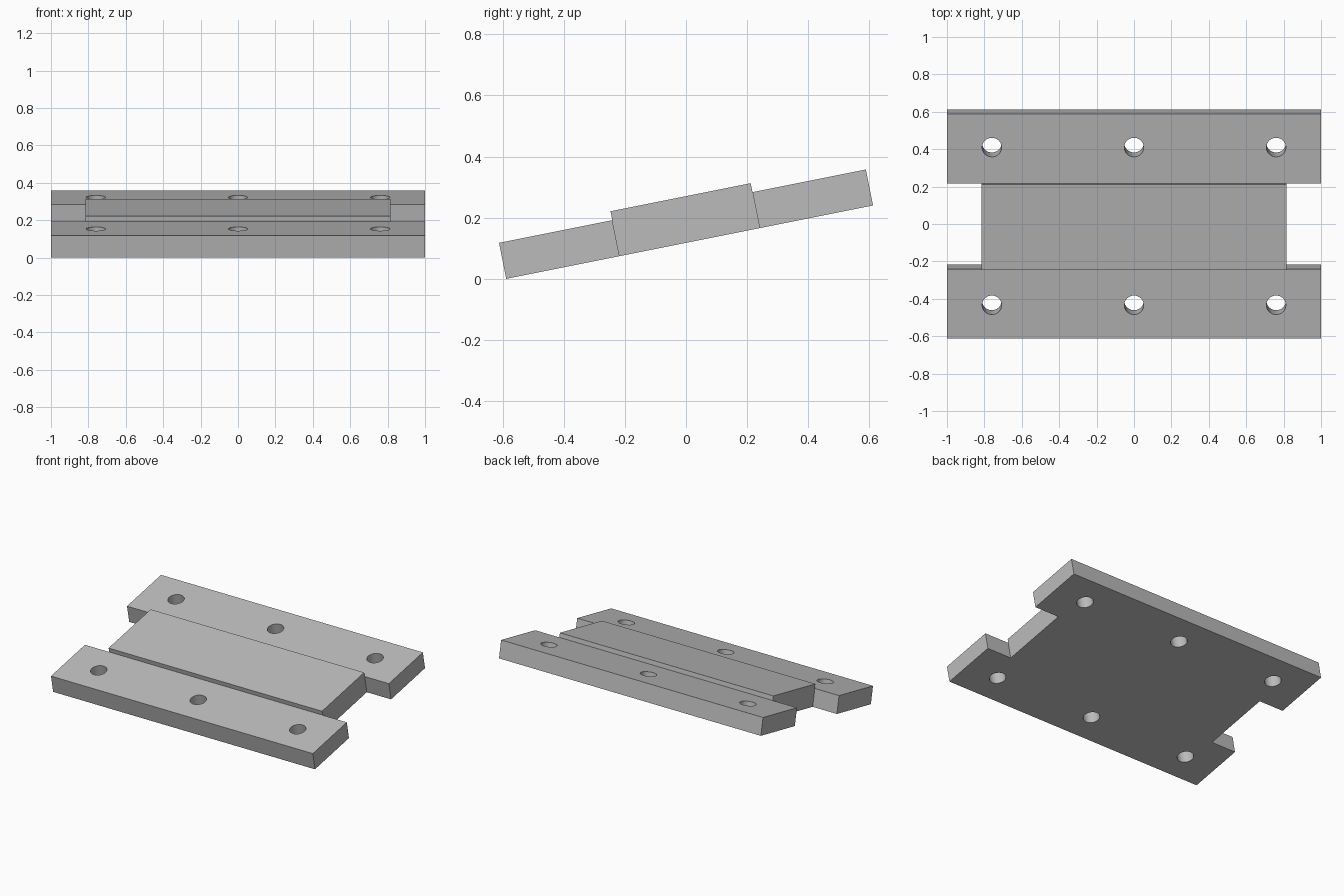
import bpy, bmesh, math
from mathutils import Matrix

if "Cube" in bpy.data.objects:
    bpy.data.objects.remove(bpy.data.objects["Cube"], do_unlink=True)

HALF_LEN, HALF_PAD = 1.0, 0.815      # half widths along x
EDGE, JOINT = 0.612, 0.234           # half depths along the slope
PLATE, PAD = 0.12, 0.15              # thicknesses
HOLE_X, HOLE_Y, HOLE_R = 0.76, 0.43, 0.052
TILT = math.atan(0.2)

steel = bpy.data.materials.new("plain grey")
steel.use_nodes = True
grey = (0.5, 0.5, 0.5, 1)
steel.diffuse_color = grey
steel.node_tree.nodes["Principled BSDF"].inputs["Base Color"].default_value = grey


def make_object(name, bm):
    mesh = bpy.data.meshes.new(name)
    bm.to_mesh(mesh)
    bm.free()
    mesh.materials.append(steel)
    ob = bpy.data.objects.new(name, mesh)
    bpy.context.collection.objects.link(ob)
    return ob


def raise_faces(bm, faces, height, keep):
    out = bmesh.ops.extrude_face_region(bm, geom=faces, use_keep_orig=keep)["geom"]
    bmesh.ops.translate(bm, vec=(0, 0, height),
                        verts=[g for g in out if isinstance(g, bmesh.types.BMVert)])
    return [g for g in out if isinstance(g, bmesh.types.BMFace)]


# Plate outline: two flanges joined by a narrower centre
bm = bmesh.new()
joints = {s: [bm.verts.new((x, s * JOINT, 0)) for x in (-HALF_PAD, HALF_PAD)] for s in (-1, 1)}
bm.faces.new(joints[-1] + joints[1][::-1])
for s, (a, b) in joints.items():
    rim = [bm.verts.new((x * HALF_LEN, s * y, 0))
           for x, y in ((1, JOINT), (1, EDGE), (-1, EDGE), (-1, JOINT))]
    loop = [a, b] + rim
    bm.faces.new(loop if s > 0 else loop[::-1])

# Thicken the plate, then raise the centre pad
top = raise_faces(bm, bm.faces[:], PLATE, True)
pad = [f for f in top if abs(f.calc_center_median().y) < 0.01]
raise_faces(bm, pad, PAD - PLATE, False)
bmesh.ops.recalc_face_normals(bm, faces=bm.faces[:])
bmesh.ops.dissolve_limit(bm, angle_limit=0.01, verts=bm.verts[:], edges=bm.edges[:])
plate = make_object("mounting_plate", bm)

# Bolt holes
bm = bmesh.new()
for x in (-HOLE_X, 0, HOLE_X):
    for y in (-HOLE_Y, HOLE_Y):
        bmesh.ops.create_cone(bm, cap_ends=True, segments=48, radius1=HOLE_R, radius2=HOLE_R,
                              depth=0.4, matrix=Matrix.Translation((x, y, 0)))
cutter = make_object("hole_cutter", bm)
cutter.hide_render = True
cut = plate.modifiers.new("bolt_holes", "BOOLEAN")
cut.operation, cut.solver, cut.object = "DIFFERENCE", "EXACT", cutter
bpy.context.view_layer.objects.active = plate
plate.select_set(True)
bpy.ops.object.modifier_apply(modifier=cut.name)
bpy.data.objects.remove(cutter, do_unlink=True)
bpy.ops.object.shade_smooth_by_angle(angle=math.radians(30))

# Tilt the plate so that its front lower edge rests on the ground
plate.rotation_euler.x = TILT
plate.location = (0, PLATE * math.sin(TILT) / 2, EDGE * math.sin(TILT))
